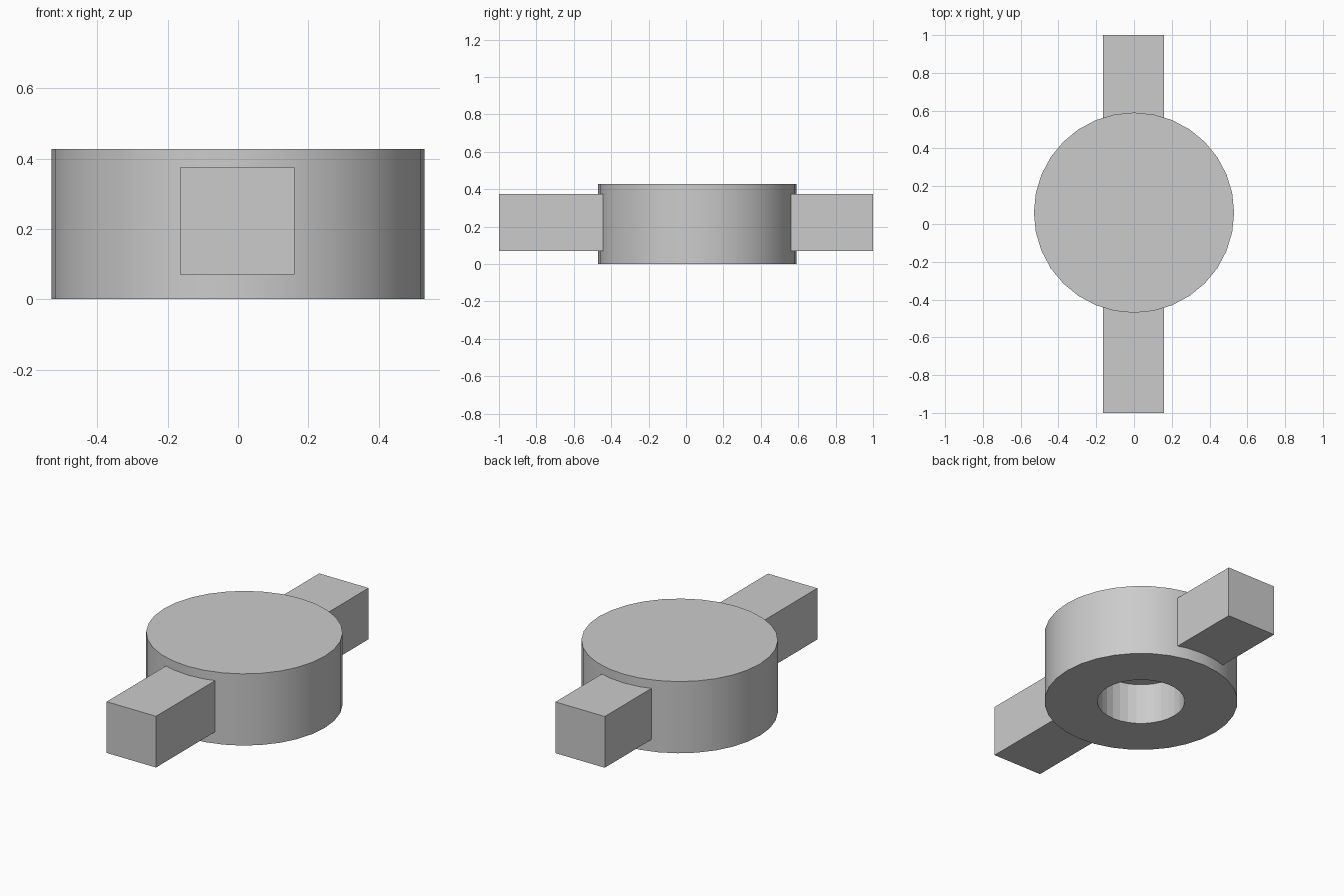
import bpy, bmesh, math
from mathutils import Matrix

cube = bpy.data.objects.get("Cube")
if cube:
    bpy.data.objects.remove(cube, do_unlink=True)

grey = bpy.data.materials.new("light_grey")
grey.use_nodes = True
colour = (0.6, 0.6, 0.6, 1)
grey.diffuse_color = colour
grey.node_tree.nodes["Principled BSDF"].inputs["Base Color"].default_value = colour

RADIUS, HEIGHT, CENTRE_Y, SIDES = 0.53, 0.427, 0.06, 32
HOLE_RADIUS, HOLE_DEPTH = 0.24, 0.245


def finish(name, bm):
    bmesh.ops.recalc_face_normals(bm, faces=bm.faces)
    mesh = bpy.data.meshes.new(name)
    bm.to_mesh(mesh)
    bm.free()
    mesh.materials.append(grey)
    obj = bpy.data.objects.new(name, mesh)
    bpy.context.collection.objects.link(obj)
    return obj


def box(name, x, y, z):
    bm = bmesh.new()
    bmesh.ops.create_cube(bm, size=1)
    for v in bm.verts:
        for axis, (low, high) in enumerate((x, y, z)):
            v.co[axis] = low if v.co[axis] < 0 else high
    return finish(name, bm)


# Round body: a profile from the blind hole's ceiling around to the top, spun about z
bm = bmesh.new()
profile = [(0, HOLE_DEPTH), (HOLE_RADIUS, HOLE_DEPTH), (HOLE_RADIUS, 0),
           (RADIUS, 0), (RADIUS, HEIGHT), (0, HEIGHT)]
points = [bm.verts.new((r, 0, z)) for r, z in profile]
edges = [bm.edges.new(pair) for pair in zip(points, points[1:])]
bmesh.ops.spin(bm, geom=points + edges, cent=(0, 0, 0), axis=(0, 0, 1),
               angle=math.tau, steps=SIDES)
bmesh.ops.remove_doubles(bm, verts=bm.verts, dist=0.0001)
bmesh.ops.transform(bm, matrix=Matrix.Translation((0, CENTRE_Y, 0)), verts=bm.verts)
# Only the outer wall is smooth; the hole stays faceted
for f in bm.faces:
    c = f.calc_center_median()
    f.smooth = math.hypot(c.x, c.y - CENTRE_Y) > 0.45
for e in bm.edges:
    if len(e.link_faces) == 2 and e.calc_face_angle() > math.radians(30):
        e.smooth = False
finish("round_body", bm)

# Square arms, running into the body wall
for name, y in (("front_arm", (-1, -0.35)), ("back_arm", (0.45, 1))):
    box(name, (-0.165, 0.16), y, (0.07, 0.375))
